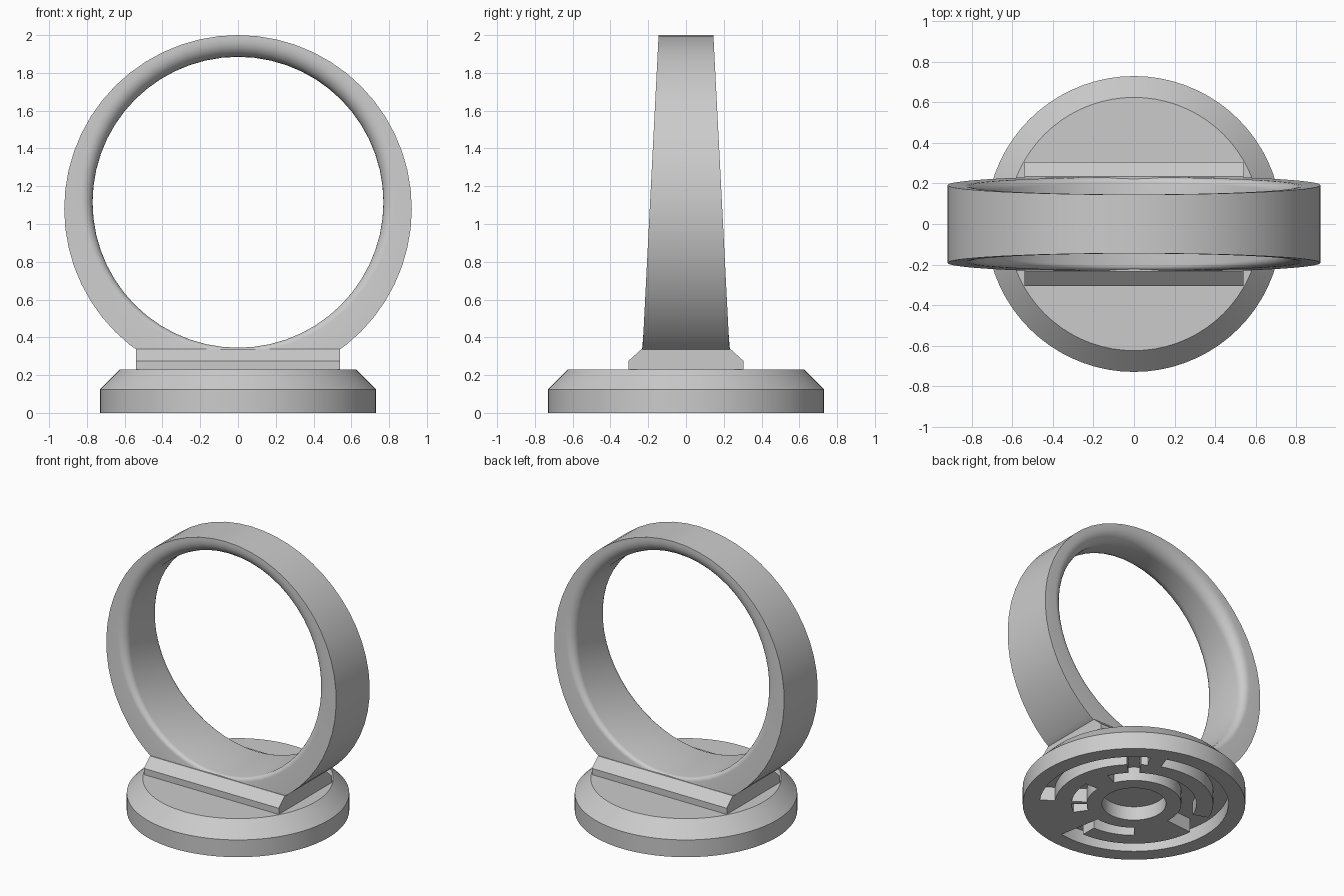
import bpy, bmesh
from math import sin, cos, pi, radians

if "Cube" in bpy.data.objects:
    bpy.data.objects.remove(bpy.data.objects["Cube"], do_unlink=True)

metal = bpy.data.materials.new("light_grey_metal")
metal.use_nodes = True
grey = (0.6, 0.6, 0.6, 1)
metal.diffuse_color = grey
metal.node_tree.nodes["Principled BSDF"].inputs["Base Color"].default_value = grey


def finish(bm, name, angle):
    """Weld, shade and link a part."""
    bmesh.ops.remove_doubles(bm, verts=bm.verts, dist=0.0005)
    bmesh.ops.recalc_face_normals(bm, faces=bm.faces)
    mesh = bpy.data.meshes.new(name)
    bm.to_mesh(mesh)
    bm.free()
    obj = bpy.data.objects.new(name, mesh)
    bpy.context.collection.objects.link(obj)
    mesh.materials.append(metal)
    bpy.ops.object.select_all(action='DESELECT')
    obj.select_set(True)
    bpy.context.view_layer.objects.active = obj
    bpy.ops.object.shade_smooth_by_angle(angle=radians(angle))
    return obj


def face(bm, points):
    bm.faces.new([bm.verts.new(p) for p in points])


# Finger band: tapered width, offset inner circle, rounded inner edges
def band_section(a):
    outer = (0.92 * cos(a), 1.08 + 0.92 * sin(a))
    inner = (0.77 * cos(a), 1.115 + 0.77 * sin(a))
    thick = 0.15 - 0.035 * sin(a)
    fillet = 0.06 + 0.035 * sin(a)
    half = [(fillet / thick * (1 - cos(b)), fillet * (1 - sin(b)))
            for b in [i * pi / 12 for i in range(7)]] + [(1, 0)]
    points = []
    for side, profile in ((1, half), (-1, half[::-1])):
        for s, inset in profile:
            x = inner[0] + (outer[0] - inner[0]) * s
            z = inner[1] + (outer[1] - inner[1]) * s
            width = 0.145 + 0.051 * (2 - z) - inset
            points.append((x, side * width, max(z, 0.3)))
    return points


bm = bmesh.new()
STEPS = 56
rings = [[bm.verts.new(p) for p in band_section(2 * pi * i / STEPS)]
         for i in range(STEPS)]
for i, ring in enumerate(rings):
    after = rings[(i + 1) % STEPS]
    for j in range(len(ring)):
        k = (j + 1) % len(ring)
        bm.faces.new((ring[j], ring[k], after[k], after[j]))
finish(bm, "finger_band", 35)

# Bevelled plinth joining band and seal
bm = bmesh.new()
section = [(-0.305, 0.22), (0.305, 0.22), (0.305, 0.275),
           (0.235, 0.338), (-0.235, 0.338), (-0.305, 0.275)]
start = bm.faces.new([bm.verts.new((-0.54, y, z)) for y, z in section])
pushed = bmesh.ops.extrude_face_region(bm, geom=[start], use_keep_orig=True)
bmesh.ops.translate(bm, vec=(1.08, 0, 0),
                    verts=[v for v in pushed["geom"] if isinstance(v, bmesh.types.BMVert)])
finish(bm, "plinth", 20)

# Seal disc: chamfered top, concentric sunken channels underneath
radii = [0, 0.21, 0.31, 0.41, 0.52, 0.62, 0.73]
channels = [[(0, 360)], [],
            [(40, 200), (225, 260), (265, 280), (305, 355)],
            [(40, 65), (170, 180), (305, 315)],
            [(0, 155), (165, 260), (305, 360)], []]
SEG, STEP, DEPTH = 72, 5, 0.1


def level(ring, k):
    a = (k % SEG + 0.5) * STEP
    return DEPTH if any(lo < a < hi for lo, hi in channels[ring]) else 0


def polar(r, k, z):
    a = radians(225 - (k % SEG) * STEP)
    return (r * cos(a), r * sin(a), z)


bm = bmesh.new()
for k in range(SEG):
    for n in range(len(channels)):
        r0, r1, z = radii[n], radii[n + 1], level(n, k)
        # Channel floor or raised surface
        corners = [polar(r1, k, z), polar(r1, k + 1, z), polar(r0, k + 1, z)]
        face(bm, corners + ([polar(r0, k, z)] if r0 else []))
        # Walls where the height changes
        other = level(n, k + 1)
        if other != z:
            face(bm, [polar(r0, k + 1, z), polar(r1, k + 1, z),
                      polar(r1, k + 1, other), polar(r0, k + 1, other)])
        other = level(n + 1, k) if n + 1 < len(channels) else z
        if other != z:
            face(bm, [polar(r1, k, z), polar(r1, k + 1, z),
                      polar(r1, k + 1, other), polar(r1, k, other)])
    # Rim, chamfer and top
    for (r0, z0), (r1, z1) in (((0.73, 0), (0.73, 0.125)),
                               ((0.73, 0.125), (0.625, 0.23))):
        face(bm, [polar(r0, k, z0), polar(r0, k + 1, z0),
                  polar(r1, k + 1, z1), polar(r1, k, z1)])
face(bm, [polar(0.625, k, 0.23) for k in range(SEG)])
finish(bm, "seal_disc", 30)
